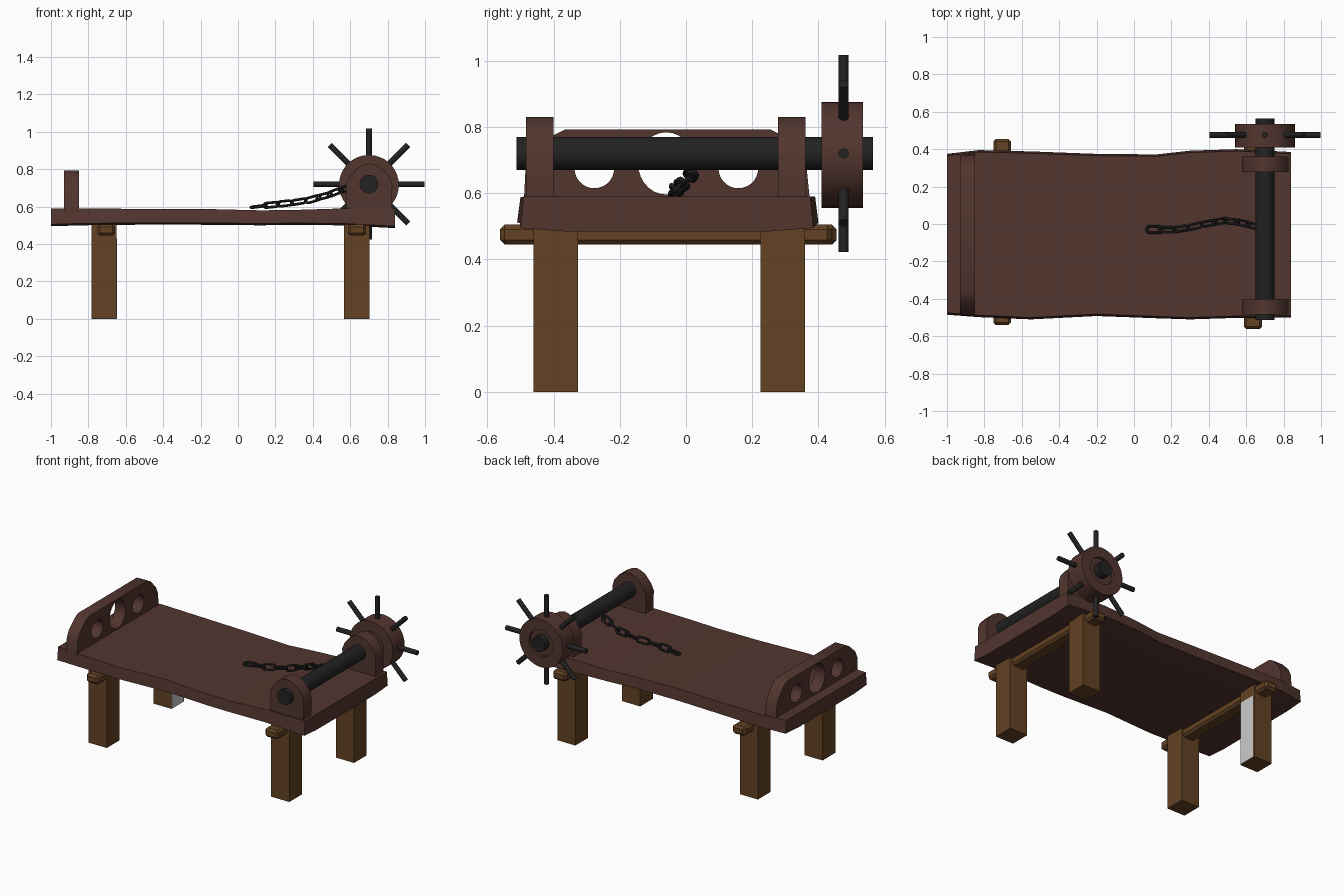
import bpy, bmesh, math
from mathutils import Vector, Matrix

old = bpy.data.objects.get("Cube")
if old:
    bpy.data.objects.remove(old, do_unlink=True)


def material(name, rgb):
    m = bpy.data.materials.new(name)
    m.use_nodes = True
    m.diffuse_color = (*rgb, 1)
    m.node_tree.nodes["Principled BSDF"].inputs["Base Color"].default_value = (*rgb, 1)
    return m


DARK_WOOD = material("dark red wood", (0.085, 0.036, 0.028))
LIGHT_WOOD = material("light brown wood", (0.125, 0.054, 0.017))
IRON = material("black iron", (0.016, 0.016, 0.016))
PALE = material("pale grey", (0.6, 0.6, 0.6))


def finish(name, bm, mat, smooth=False):
    bmesh.ops.recalc_face_normals(bm, faces=bm.faces)
    mesh = bpy.data.meshes.new(name)
    bm.to_mesh(mesh)
    bm.free()
    return add_object(name, mesh, mat, smooth)


def add_object(name, mesh, mat, smooth=False):
    mesh.materials.clear()
    mesh.materials.append(mat)
    ob = bpy.data.objects.new(name, mesh)
    bpy.context.collection.objects.link(ob)
    if smooth:
        bpy.ops.object.select_all(action='DESELECT')
        ob.select_set(True)
        bpy.context.view_layer.objects.active = ob
        bpy.ops.object.shade_smooth_by_angle(angle=math.radians(35))
    return ob


def box(name, lo, hi, mat, bevel=0):
    lo, hi = Vector(lo), Vector(hi)
    bm = bmesh.new()
    bmesh.ops.create_cube(bm, size=1)
    for v in bm.verts:
        v.co = (lo + hi) / 2 + v.co * (hi - lo)
    if bevel:
        bmesh.ops.bevel(bm, geom=bm.edges[:], offset=bevel, segments=1, affect='EDGES')
    return finish(name, bm, mat)


def rod(name, a, b, radius, mat, sides):
    a, b = Vector(a), Vector(b)
    turn = (b - a).to_track_quat('Z', 'Y').to_matrix().to_4x4()
    bm = bmesh.new()
    bmesh.ops.create_cone(bm, cap_ends=True, segments=sides, radius1=radius, radius2=radius,
                          depth=(b - a).length, matrix=Matrix.Translation((a + b) / 2) @ turn)
    return finish(name, bm, mat, True)


def ellipse(cx, cy, rx, ry, n=28):
    return [(cx + rx * math.cos(math.tau * i / n), cy + ry * math.sin(math.tau * i / n))
            for i in range(n)]


def plate(name, loops, thickness, place, mat):
    """Flat outline with holes, extruded to a solid board."""
    cu = bpy.data.curves.new(name + " outline", 'CURVE')
    cu.dimensions, cu.fill_mode, cu.extrude = '2D', 'BOTH', thickness / 2
    for pts in loops:
        sp = cu.splines.new('POLY')
        sp.points.add(len(pts) - 1)
        for p, (x, y) in zip(sp.points, pts):
            p.co = (x, y, 0, 1)
        sp.use_cyclic_u = True
    tmp = bpy.data.objects.new(name + " outline", cu)
    bpy.context.collection.objects.link(tmp)
    graph = bpy.context.evaluated_depsgraph_get()
    mesh = bpy.data.meshes.new_from_object(tmp.evaluated_get(graph))
    bpy.data.objects.remove(tmp, do_unlink=True)
    bm = bmesh.new()
    bm.from_mesh(mesh)
    bmesh.ops.remove_doubles(bm, verts=bm.verts, dist=0.0001)
    bm.transform(place)
    return finish(name, bm, mat, True)


# Warped table top: sections of x, front y, back y, top z, bottom z
sections = [(-1, -0.475, 0.365, 0.59, 0.495), (-0.83, -0.488, 0.385, 0.59, 0.5),
            (-0.55, -0.5, 0.378, 0.588, 0.503), (-0.2, -0.482, 0.365, 0.588, 0.503),
            (0.12, -0.494, 0.362, 0.58, 0.5), (0.3, -0.5, 0.382, 0.582, 0.502),
            (0.55, -0.492, 0.39, 0.59, 0.5), (0.84, -0.49, 0.375, 0.59, 0.485)]
bm = bmesh.new()
rings = []
for x, y0, y1, top, low in sections:
    ring = [(y0, top), (y0 - 0.01, low + 0.01), (y0 + 0.12, low),
            (y1 - 0.12, low), (y1 + 0.01, low + 0.01), (y1, top)]
    rings.append([bm.verts.new((x, y, z)) for y, z in ring])
for a, b in zip(rings, rings[1:]):
    for i in range(6):
        j = (i + 1) % 6
        bm.faces.new((a[i], a[j], b[j], b[i]))
bm.faces.new(rings[0])
bm.faces.new(rings[-1])
finish("table_top", bm, DARK_WOOD)

# Legs and the cross bars that carry the top
for side, x in (("right", -0.717), ("left", 0.635)):
    for end, y in (("front", -0.393), ("back", 0.292)):
        box(f"{end}_{side}_leg", (x - 0.067, y - 0.067, 0), (x + 0.067, y + 0.067, 0.505), LIGHT_WOOD)
box("right_cross_bar", (-0.752, -0.54, 0.445), (-0.658, 0.455, 0.505), LIGHT_WOOD, 0.014)
box("left_cross_bar", (0.587, -0.562, 0.445), (0.685, 0.44, 0.505), LIGHT_WOOD, 0.014)
box("leg_pale_panel", (-0.651, 0.227, 0.002), (-0.647, 0.345, 0.43), PALE)

# Foot board with three openings
outline = [(-0.49, 0.57), (-0.485, 0.67), (-0.465, 0.715), (-0.4, 0.775), (-0.365, 0.793),
           (0.255, 0.793), (0.29, 0.775), (0.345, 0.715), (0.365, 0.67), (0.375, 0.57)]
holes = [ellipse(-0.277, 0.675, 0.06, 0.06), ellipse(-0.06, 0.69, 0.085, 0.094),
         ellipse(0.158, 0.675, 0.06, 0.06)]
stand_x = Matrix.Translation((-0.889, 0, 0)) @ Matrix(
    ((0, 0, 1, 0), (1, 0, 0, 0), (0, 1, 0, 0), (0, 0, 0, 1)))
plate("stock_board", [outline] + holes, 0.08, stand_x, DARK_WOOD)

# Bearing posts for the roller
arch = [(0.58, 0.56), (0.577, 0.715), (0.595, 0.755), (0.637, 0.805), (0.67, 0.823), (0.7, 0.83),
        (0.735, 0.823), (0.775, 0.8), (0.812, 0.755), (0.825, 0.715), (0.822, 0.56)]
for name, y in (("front_post", -0.442), ("back_post", 0.32)):
    plate(name, [arch], 0.083, Matrix.Translation((0, y, 0)) @ Matrix.Rotation(math.pi / 2, 4, 'X'), DARK_WOOD)

# Roller, wheel with recessed faces, and handles
AX, AZ = 0.7, 0.72
rod("roller", (AX, -0.512, AZ), (AX, 0.565, AZ), 0.05, IRON, 28)
profile = [(0.04, 0.428), (0.09, 0.428), (0.09, 0.41), (0.16, 0.41),
           (0.16, 0.535), (0.09, 0.535), (0.09, 0.517), (0.04, 0.517)]
bm = bmesh.new()
N = 36
rings = [[bm.verts.new((AX + r * math.cos(math.tau * k / N), y, AZ - 0.004 + r * math.sin(math.tau * k / N)))
          for r, y in profile] for k in range(N)]
for k in range(N):
    a, b = rings[k], rings[(k + 1) % N]
    for i in range(len(profile)):
        j = (i + 1) % len(profile)
        bm.faces.new((a[i], a[j], b[j], b[i]))
finish("wheel", bm, DARK_WOOD, True)
for k in range(8):
    d = Vector((math.cos(k * math.pi / 4), 0, math.sin(k * math.pi / 4)))
    hub = Vector((AX, 0.476, AZ))
    rod(f"handle_{k + 1}", hub + d * 0.12, hub + d * 0.297, 0.0155, IRON, 14)

# Chain of alternating links following a sagging path
path = [Vector(p) for p in ((0.11, -0.03, 0.601), (0.2, -0.032, 0.612), (0.3, -0.018, 0.622),
                            (0.4, 0.004, 0.64), (0.48, 0.018, 0.662), (0.56, 0.01, 0.692), (0.64, -0.01, 0.715))]
LINKS, MAJ, MIN = 9, 16, 6
for k in range(LINKS):
    t = k / (LINKS - 1) * (len(path) - 1)
    i = min(int(t), len(path) - 2)
    centre = path[i].lerp(path[i + 1], t - i)
    along = (path[i + 1] - path[i]).normalized()
    side = Vector((0, 0, 1)).cross(along).normalized()
    up = along.cross(side)
    roll = 0.15 if k == 0 else (0.8 if k % 2 == 0 else -0.75)
    across = side * math.cos(roll) + up * math.sin(roll)
    normal = along.cross(across)
    bm = bmesh.new()
    grid = []
    for a in range(MAJ):
        u = math.tau * a / MAJ
        out = along * math.cos(u) + across * math.sin(u)
        mid = centre + out * 0.018 + along * math.copysign(0.024, math.cos(u))
        grid.append([bm.verts.new(mid + (out * math.cos(w) + normal * math.sin(w)) * 0.0075)
                     for w in (math.tau * b / MIN for b in range(MIN))])
    for a in range(MAJ):
        p, q = grid[a], grid[(a + 1) % MAJ]
        for b in range(MIN):
            c = (b + 1) % MIN
            bm.faces.new((p[b], p[c], q[c], q[b]))
    finish(f"chain_link_{k + 1}", bm, IRON, True)
